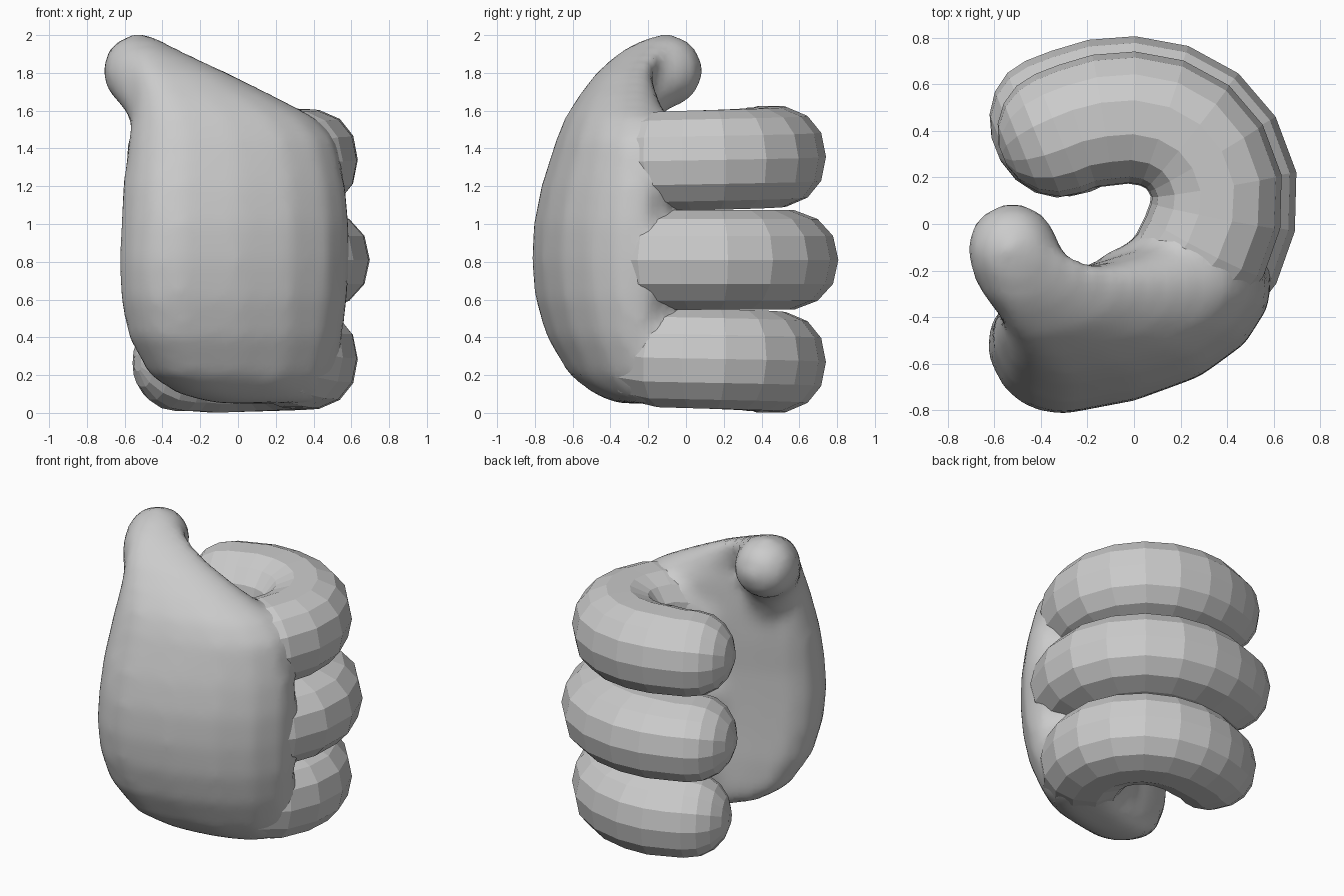
import bpy, bmesh
from math import sin, cos, pi
from mathutils import Vector

if "Cube" in bpy.data.objects:
    bpy.data.objects.remove(bpy.data.objects["Cube"])


def loft(name, rings):
    """Closed skin through equal-length rings of points."""
    bm = bmesh.new()
    vs = [[bm.verts.new(p) for p in r] for r in rings]
    n = len(rings[0])
    for a, b in zip(vs, vs[1:]):
        for i in range(n):
            j = (i + 1) % n
            bm.faces.new((a[i], a[j], b[j], b[i]))
    bm.faces.new(vs[0])
    bm.faces.new(vs[-1])
    bmesh.ops.recalc_face_normals(bm, faces=bm.faces)
    me = bpy.data.meshes.new(name)
    bm.to_mesh(me)
    bm.free()
    ob = bpy.data.objects.new(name, me)
    bpy.context.collection.objects.link(ob)
    return ob


def spow(v, e):
    return (abs(v) ** e) * (1 if v >= 0 else -1)


def tube(name, path, sides, power=1.0):
    """Tube along (point, side radius, up radius) with a domed far end."""
    pts = [(Vector(p), a, b) for p, a, b in path]
    p, a, b = pts[-1]
    d = (p - pts[-2][0]).normalized()
    for t in (0.35, 0.65, 0.87, 0.985):
        s = (1 - t * t) ** 0.5
        pts.append((p + d * t * min(a, b), a * s, b * s))
    rings = []
    for i, (p, a, b) in enumerate(pts):
        d = (pts[min(i + 1, len(pts) - 1)][0] - pts[max(i - 1, 0)][0]).normalized()
        side = d.cross(Vector((0, 0, 1))).normalized()
        up = side.cross(d)
        rings.append([p + side * a * spow(cos(2 * pi * k / sides), power)
                      + up * b * spow(sin(2 * pi * k / sides), power)
                      for k in range(sides)])
    return loft(name, rings)


# Palm: one outline refitted to a box (z, x0, x1, y0, y1) at each height
outline = [(-.61, -.43), (-.62, -.56), (-.55, -.7), (-.45, -.78), (-.31, -.81),
           (0, -.75), (.27, -.65), (.46, -.51), (.56, -.35), (.57, -.22), (.46, -.1),
           (.3, -.06), (.1, -.08), (-.1, -.15), (-.35, -.24), (-.54, -.33)]
levels = [(.05, -.12, .42, -.37, -.08), (.1, -.32, .48, -.49, -.05),
          (.2, -.47, .54, -.62, -.03), (.4, -.58, .6, -.74, -.02),
          (.6, -.62, .63, -.8, -.02), (.8, -.63, .64, -.82, -.02),
          (1.0, -.62, .64, -.81, -.02), (1.2, -.61, .62, -.77, -.02),
          (1.45, -.58, .56, -.69, -.04), (1.57, -.56, .44, -.64, -.07),
          (1.68, -.55, .22, -.57, -.13), (1.8, -.56, -.03, -.48, -.16),
          (1.9, -.58, -.25, -.37, -.11), (1.97, -.57, -.4, -.25, -.06)]
rings = [[(x0 + (x + .62) / 1.24 * (x1 - x0), y0 + (y + .81) / .79 * (y1 - y0), z)
          for x, y in outline] for z, x0, x1, y0, y1 in levels]
palm = loft("fist", rings)

# Thumb: bulb leaning inward over the palm
parts = [tube("thumb", [((-.3, -.46, 1.2), .2, .2), ((-.36, -.41, 1.45), .19, .19),
                        ((-.42, -.31, 1.65), .18, .18), ((-.49, -.19, 1.78), .2, .2),
                        ((-.52, -.11, 1.81), .2, .2)], 16)]

# Fingers: three curled tubes, plus slimmer knuckle roots that melt into the palm
curl = [(-.05, -.4), (.12, -.345), (.24, -.24), (.33, -.11), (.38, .03), (.385, .17),
        (.335, .3), (.25, .4), (.13, .465), (-.01, .49), (-.15, .478),
        (-.27, .45), (-.36, .415)]
# name, height, inset, side radius, lift, tip shortening, root height shift
rows = [("upper_finger", 1.34, .925, .282, .02, .9, -.04),
        ("middle_finger", .81, 1.0, .317, 0, .98, 0),
        ("lower_finger", .285, .925, .282, -.02, .82, .05)]
fingers = []
for name, z, s, r, lift, short, root in rows:
    path = []
    for i, (x, y) in enumerate(curl):
        f = (.74, .87, .96)[i] if i < 3 else 1
        if i > 10:
            f = .97
        dz = root * max(0, 1 - i / 3)
        path.append((Vector((x * (s if x > 0 else short), .08 + (y - .08) * s,
                             z + dz + lift * min(1, (i - 5) / 5))), r * f, .27 * f))
    fingers.append(tube(name, path[1:], 14, .9))
    knuckle = [(p, r * k, .27 * k) for (p, a, b), k in zip(path, (.9, .95, .96, .95))]
    parts.append(tube("knuckle", knuckle, 16, .9))

# Blend palm, thumb and knuckle roots into one skin
bpy.ops.object.select_all(action='DESELECT')
for ob in parts + [palm]:
    ob.select_set(True)
bpy.context.view_layer.objects.active = palm
bpy.ops.object.join()
rm = palm.modifiers.new("blend", 'REMESH')
rm.mode = 'VOXEL'
rm.voxel_size = .04
rm.use_smooth_shade = True
sm = palm.modifiers.new("soften", 'SMOOTH')
sm.factor = .5
sm.iterations = 6

# Fuse the faceted fingers on
for ob in fingers:
    bo = palm.modifiers.new("fuse", 'BOOLEAN')
    bo.operation = 'UNION'
    bo.solver = 'EXACT'
    bo.object = ob
for m in [m.name for m in palm.modifiers]:
    bpy.ops.object.modifier_apply(modifier=m)
for ob in fingers:
    bpy.data.objects.remove(ob)
